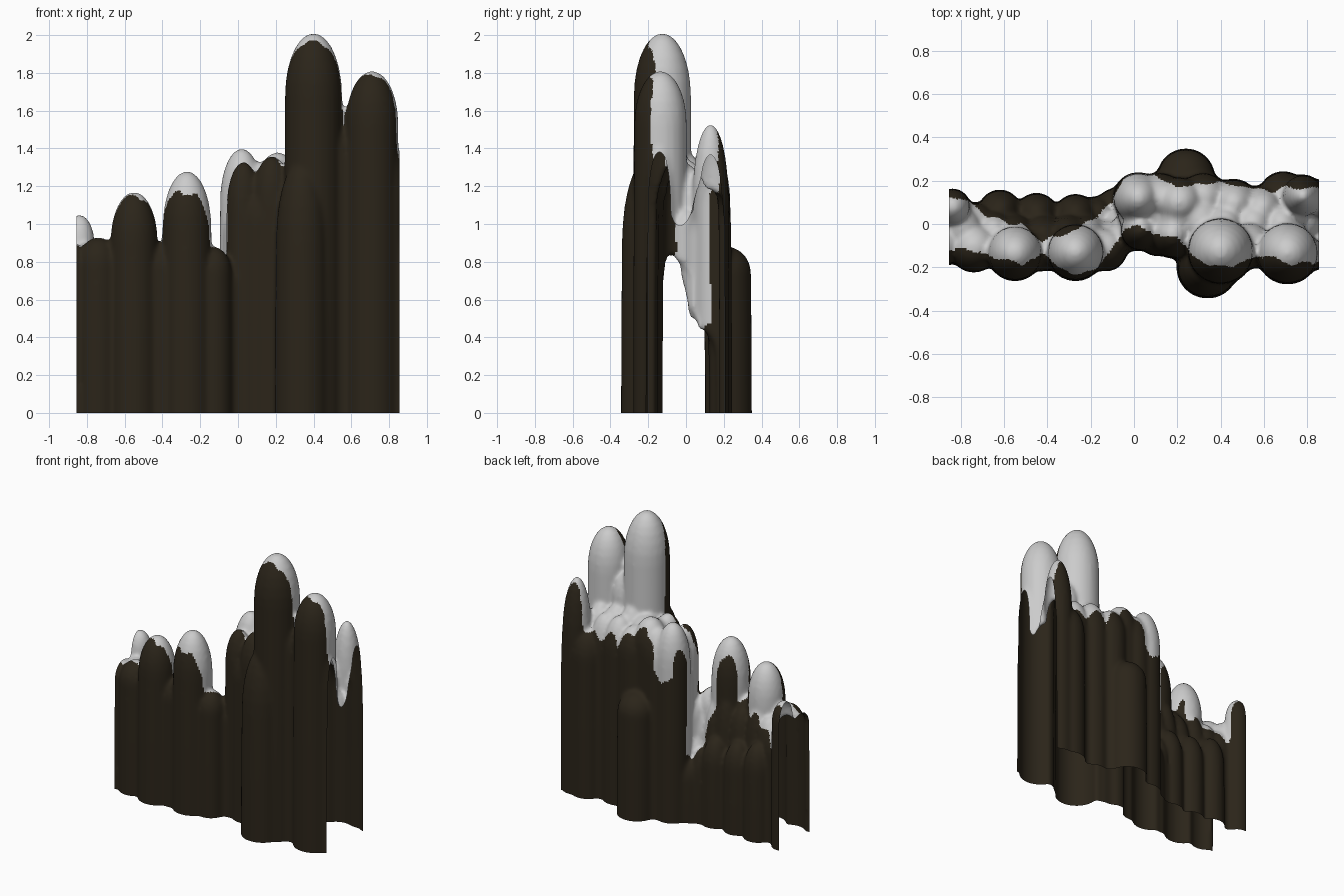
import bpy, bmesh, math
from mathutils import noise, Vector

if "Cube" in bpy.data.objects:
    bpy.data.objects.remove(bpy.data.objects["Cube"])

# columns: x, y, base radius, top height, cap length
FRONT = [(-.90, -.09, .11, .91, .12), (-.74, -.11, .115, .93, .15), (-.55, -.135, .13, 1.17, .26),
         (-.42, -.12, .10, .90, .15), (-.27, -.13, .135, 1.28, .30), (-.13, -.12, .10, .88, .14),
         (-.03, -.04, .09, .82, .15), (.03, -.03, .095, 1.33, .25), (.11, -.05, .10, 1.20, .2),
         (.18, -.05, .11, 1.36, .25), (.34, -.20, .145, 1.35, .45), (.40, -.125, .158, 2.01, .33),
         (.53, -.10, .11, 1.55, .2), (.71, -.135, .145, 1.81, .28), (.80, -.14, .085, 1.5, .4),
         (.87, -.11, .10, 1.05, .3)]
BACK = [(-.84, .08, .085, 1.05, .16), (-.90, .06, .10, .95, .15), (-.73, .0, .10, .80, .2),
        (-.62, .06, .10, .68, .2), (-.45, .045, .10, .64, .2), (-.27, .04, .10, .62, .2),
        (-.17, .05, .08, .52, .2), (-.09, .08, .085, .44, .15), (.02, .12, .12, 1.40, .28),
        (.12, .12, .12, 1.33, .22), (.21, .10, .12, 1.38, .2), (.24, .215, .135, .88, .14),
        (.32, .12, .12, 1.30, .2), (.46, .09, .12, 1.32, .25), (.59, .07, .11, 1.30, .25),
        (.69, .13, .115, 1.18, .2), (.78, .13, .10, 1.53, .4), (.89, .11, .10, 1.23, .25)]
# filler core under the valley: x, y, radius, height, cap
CORE = [(-.90, -.01, .1, .88), (-.8, -.02, .1, .90), (-.65, -.03, .1, .84, .25),
        (-.55, -.05, .1, .90, .35), (-.42, -.05, .1, .84, .3), (-.3, -.05, .1, .92, .4),
        (-.22, -.05, .1, .86, .4), (-.12, -.06, .09, .76, .4), (-.08, .0, .08, .56, .2),
        (.01, .05, .09, 1.1), (.1, .04, .1, 1.28), (.2, .03, .1, 1.34), (.3, .02, .12, 1.34),
        (.42, .0, .12, 1.38, .3), (.55, .0, .1, 1.34), (.68, .0, .12, 1.32, .3),
        (.78, .0, .1, 1.08, .2), (.88, .0, .1, .90)]

# snow band seen from above: x, front edge y, back edge y
SNOW = [(-.9, -.11, .14), (-.75, -.13, .10), (-.68, -.14, .03), (-.52, -.19, .0), (-.42, -.13, -.08),
        (-.35, -.21, -.05), (-.25, -.24, -.01), (-.15, -.19, .04), (-.08, -.10, .15), (-.04, -.02, .22),
        (.02, .0, .26), (.09, -.05, .23), (.2, -.06, .17), (.26, -.13, .17), (.34, -.19, .19),
        (.45, -.195, .185), (.55, -.15, .16), (.62, -.15, .155), (.72, -.18, .165), (.9, -.18, .17)]


def add_column(bm, x, y, r, h, cap=.15, sides=24):
    """Slightly tapered round column with a long domed top."""
    prof = [(r, -.1), (r * .99, (h - cap) * .5), (r * .96, h - cap)]
    prof += [(r * .96 * math.cos(a), h - cap + cap * math.sin(a))
             for a in (math.pi / 2 * i / 7 for i in range(1, 7))]
    rings = [[bm.verts.new((x + pr * math.cos(2 * math.pi * k / sides),
                            y + pr * math.sin(2 * math.pi * k / sides), z))
              for k in range(sides)] for pr, z in prof]
    top = bm.verts.new((x, y, h))
    for a, b in zip(rings, rings[1:]):
        for k in range(sides):
            n = (k + 1) % sides
            bm.faces.new((a[k], a[n], b[n], b[k]))
    for k in range(sides):
        bm.faces.new((rings[-1][k], rings[-1][(k + 1) % sides], top))
    bm.faces.new(rings[0][::-1])


def snow_edges(x):
    for (x0, f0, b0), (x1, f1, b1) in zip(SNOW, SNOW[1:]):
        if x <= x1:
            t = max(0, (x - x0) / (x1 - x0))
            return f0 + t * (f1 - f0), b0 + t * (b1 - b0)
    return SNOW[-1][1:]


def snow_floor(x):
    """Lowest height the snow reaches; deepest in the gully."""
    if x < -.22:
        return .68
    if x < -.05:
        return .42
    return 1.05 if x < .75 else .92


def is_snow(face):
    c = face.calc_center_median()
    front, back = snow_edges(c.x)
    n = .02 * noise.noise(Vector((c.x * 14, c.y * 14, c.z * 3)))
    return front + n < c.y < back + n and c.z > snow_floor(c.x) + 4 * n


# fuse all columns into one rounded body
bm = bmesh.new()
for col in FRONT + BACK + CORE:
    add_column(bm, *col)
mesh = bpy.data.meshes.new("columns")
bm.to_mesh(mesh)
bm.free()
body = bpy.data.objects.new("columns", mesh)
bpy.context.collection.objects.link(body)
rem = body.modifiers.new("fuse", 'REMESH')
rem.mode = 'VOXEL'
rem.voxel_size = .013
smooth = body.modifiers.new("soften", 'SMOOTH')
smooth.factor = .5
smooth.iterations = 8
fused = bpy.data.meshes.new_from_object(body.evaluated_get(bpy.context.evaluated_depsgraph_get()))
bpy.data.objects.remove(body)

# cut it open at the bottom and both ends, leaving a shell
bm = bmesh.new()
bm.from_mesh(fused)
for co, no in (((0, 0, 0), (0, 0, -1)), ((.855, 0, 0), (1, 0, 0)), ((-.855, 0, 0), (-1, 0, 0))):
    bmesh.ops.bisect_plane(bm, geom=bm.verts[:] + bm.edges[:] + bm.faces[:],
                           plane_co=co, plane_no=no, clear_outer=True)

rock_mat = bpy.data.materials.new("dark_rock")
rock_mat.diffuse_color = (.024, .018, .01, 1)
rock_mat.use_nodes = True
rock_mat.node_tree.nodes["Principled BSDF"].inputs["Base Color"].default_value = rock_mat.diffuse_color

# split into dark rock and grey snow
for name, want_snow in (("rock_columns", False), ("snow_cover", True)):
    part = bm.copy()
    bmesh.ops.delete(part, geom=[f for f in part.faces if is_snow(f) != want_snow], context='FACES')
    for f in part.faces:
        f.smooth = True
    me = bpy.data.meshes.new(name)
    part.to_mesh(me)
    part.free()
    ob = bpy.data.objects.new(name, me)
    bpy.context.collection.objects.link(ob)
    if not want_snow:
        me.materials.append(rock_mat)
bm.free()
